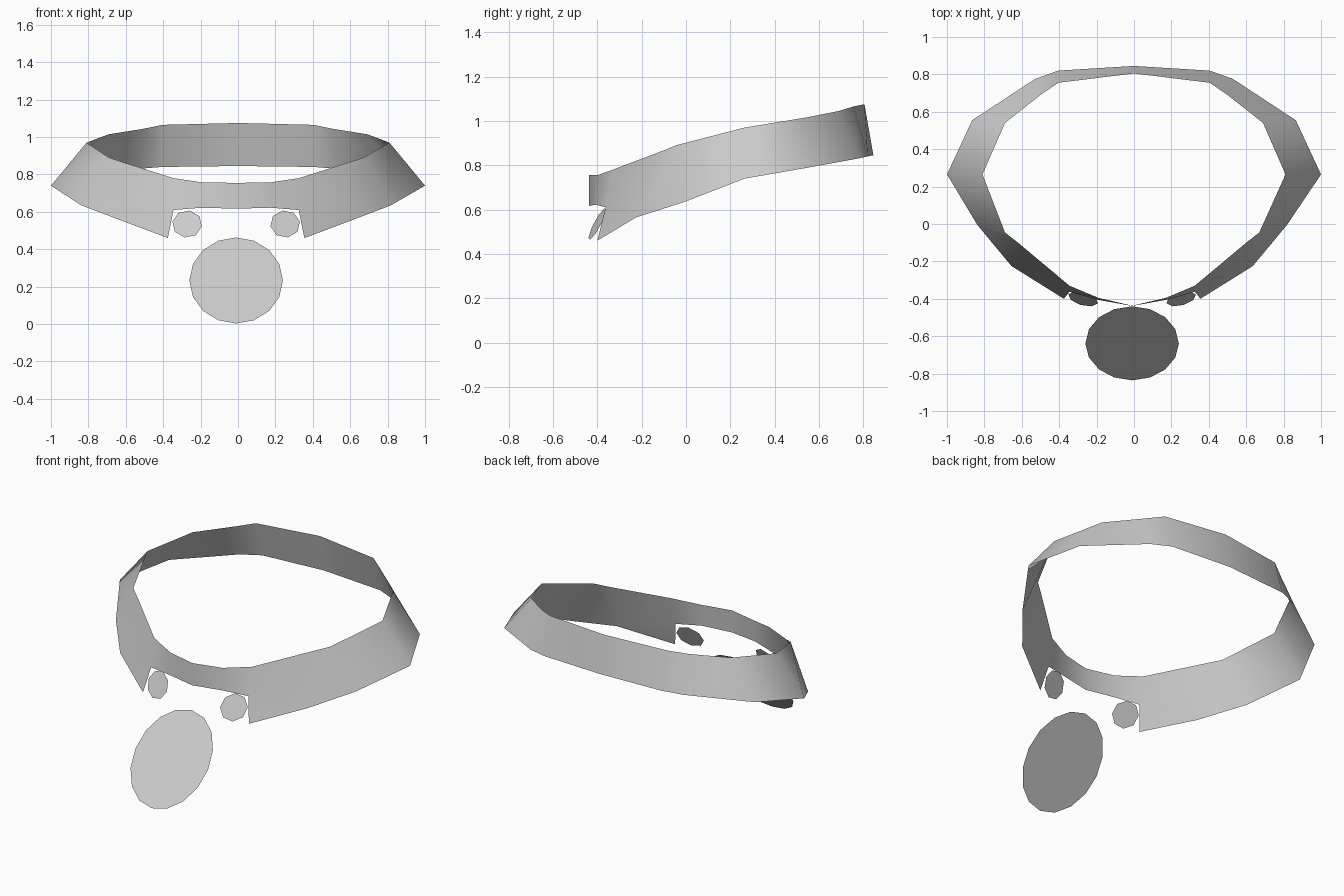
import bpy, math
from mathutils import Vector

if "Cube" in bpy.data.objects:
    bpy.data.objects.remove(bpy.data.objects["Cube"])

grey = bpy.data.materials.new("light_grey")
grey.diffuse_color = (0.6, 0.6, 0.6, 1)
grey.use_nodes = True
grey.node_tree.nodes["Principled BSDF"].inputs["Base Color"].default_value = grey.diffuse_color
SHIFT = -0.01  # the front half sits slightly off centre


def make(name, verts, faces, smooth):
    me = bpy.data.meshes.new(name)
    me.from_pydata(verts, [], faces)
    me.materials.append(grey)
    for p in me.polygons:
        p.use_smooth = smooth
    me.update()
    ob = bpy.data.objects.new(name, me)
    bpy.context.collection.objects.link(ob)
    return ob


# Collar band: upper and lower edge points from back centre to front centre
upper = [(0, .805, 1.075), (.405, .755, 1.065), (.50, .69, 1.045),
         (.69, .54, 1.015), (.81, .265, .97), (.68, -.045, .89),
         (.61, -.10, .867), (.335, -.33, .78), (.18, -.395, .757),
         (0, -.437, .755)]
lower = [(0, .845, .845), (.405, .82, .84), (.53, .775, .83),
         (.865, .555, .79), (1, .265, .74), (.828, -.005, .635),
         (.645, -.225, .565), (.365, -.40, .46), (.185, -.405, .622),
         (0, -.438, .617)]
notch = (.335, -.362, .61)  # top corner of the front cut-out


def place(p, side):
    return (p[0] * side + (SHIFT if p[1] < 0.1 else 0), p[1], p[2])


verts, faces = [], []
n = len(upper)
for side in (1, -1):
    b = len(verts)
    verts += [place(p, side) for p in upper + lower + [notch]]
    for i in range(n - 1):
        low = 2 * n if i == 7 else n + i
        f = [b + i, b + low, b + n + i + 1, b + i + 1]
        if i == 6:
            f.insert(3, b + 2 * n)
            f = [b + 6, b + n + 6, b + n + 7, b + 2 * n, b + 7]
        faces.append(f if side > 0 else f[::-1])
band = make("collar_band", verts, faces, True)

# Weld the two halves at the back and front centre
import bmesh
bm = bmesh.new()
bm.from_mesh(band.data)
bmesh.ops.remove_doubles(bm, verts=bm.verts, dist=0.001)
bm.to_mesh(band.data)
bm.free()


# Flat plates: an ellipse in x and z, laid on a sloping plane
def plate(name, centre, rx, rz, sides, start, slope_x, slope_z, side=1):
    pts = []
    for k in range(sides):
        a = start + 2 * math.pi * k / sides
        dx, dz = rx * math.cos(a), rz * math.sin(a)
        pts.append((centre[0] + side * dx,
                    centre[1] + slope_x * dx + slope_z * dz,
                    centre[2] + dz))
    loop = list(range(sides))
    make(name, pts, [loop if side > 0 else loop[::-1]], False)


plate("hanging_disc", (SHIFT, -.638, .233), .25, .23, 16, 0, 0, .86)
for side, name in ((1, "right_stud"), (-1, "left_stud")):
    plate(name, (SHIFT + .262 * side, -.40, .535), .08, .073, 8,
          math.radians(10), .22, .5, side)
